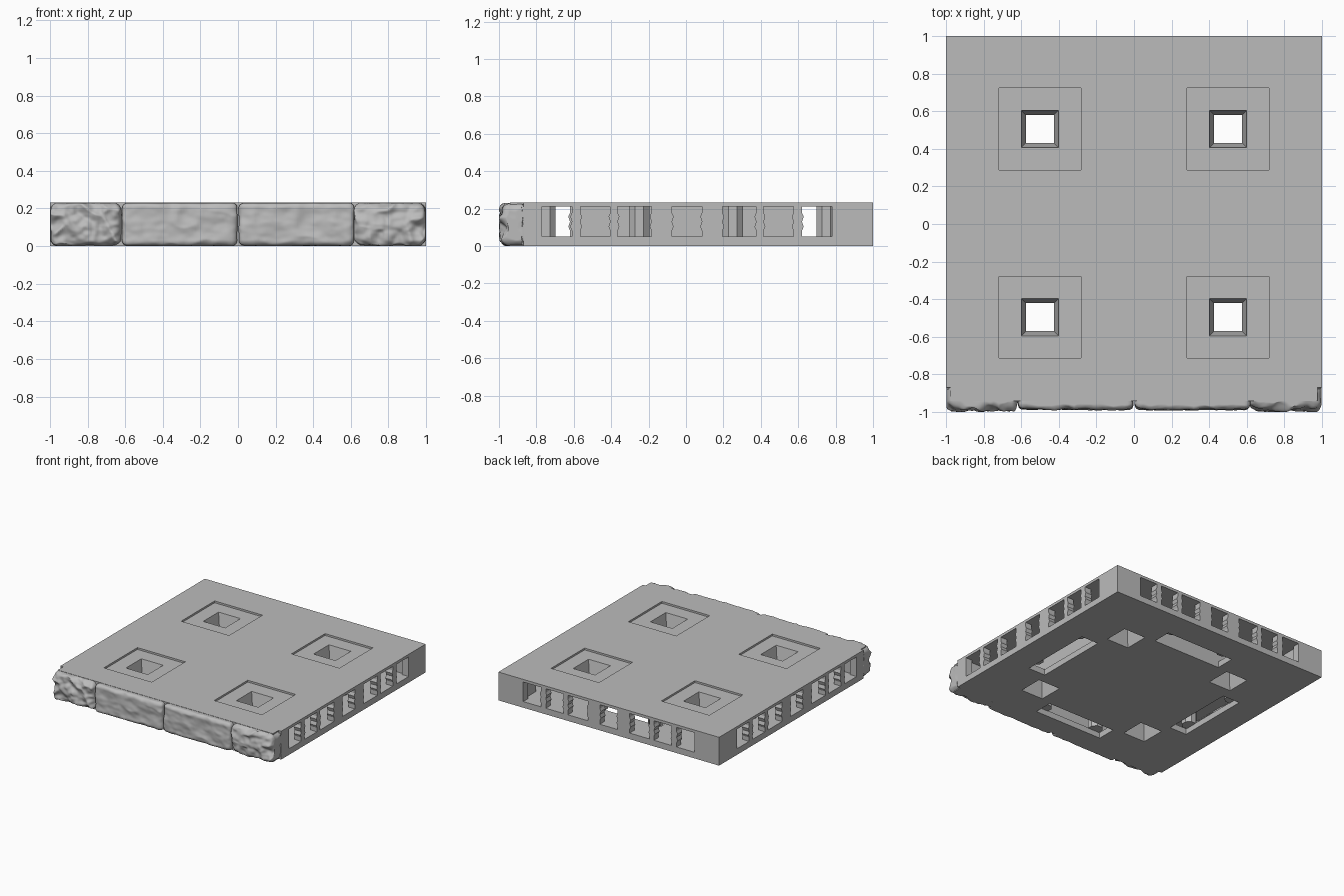
import bpy, bmesh, math
from mathutils import Vector, Matrix, noise

if "Cube" in bpy.data.objects:
    bpy.data.objects.remove(bpy.data.objects["Cube"], do_unlink=True)

stone_grey = bpy.data.materials.new("stone_grey")
stone_grey.use_nodes = True
stone_grey.diffuse_color = (0.5, 0.5, 0.5, 1)
stone_grey.node_tree.nodes["Principled BSDF"].inputs["Base Color"].default_value = (0.5, 0.5, 0.5, 1)

HEIGHT = 0.232
FLOOR, CEILING = 0.05, 0.21
SHIFT = 0.005          # small offset of the socket pattern towards the back


def finish(name, bm):
    bmesh.ops.recalc_face_normals(bm, faces=bm.faces)
    mesh = bpy.data.meshes.new(name)
    bm.to_mesh(mesh)
    bm.free()
    mesh.materials.append(stone_grey)
    obj = bpy.data.objects.new(name, mesh)
    bpy.context.scene.collection.objects.link(obj)
    return obj


def loft(name, loops):
    """Closed solid through matching loops of points."""
    bm = bmesh.new()
    rings = [[bm.verts.new(p) for p in loop] for loop in loops]
    count = len(rings[0])
    bm.faces.new(rings[0])
    bm.faces.new(rings[-1])
    for a, b in zip(rings, rings[1:]):
        for i in range(count):
            j = (i + 1) % count
            bm.faces.new((a[i], a[j], b[j], b[i]))
    return finish(name, bm)


def rect(x0, x1, y0, y1, z):
    return [(x0, y0, z), (x1, y0, z), (x1, y1, z), (x0, y1, z)]


def box(name, x0, x1, y0, y1, z0, z1):
    return loft(name, [rect(x0, x1, y0, y1, z0), rect(x0, x1, y0, y1, z1)])


def cut(target, cutter):
    cutter.hide_render = True
    mod = target.modifiers.new("cut", 'BOOLEAN')
    mod.operation = 'DIFFERENCE'
    mod.solver = 'EXACT'
    mod.object = cutter
    graph = bpy.context.evaluated_depsgraph_get()
    mesh = bpy.data.meshes.new_from_object(target.evaluated_get(graph))
    target.modifiers.clear()
    target.data = mesh
    bpy.data.objects.remove(cutter, do_unlink=True)


# Floor slab
slab = box("floor_slab", -1, 1, -0.87, 1, 0, HEIGHT)

# Hollow channels running along the four sides
lo, hi = FLOOR - 0.001, CEILING + 0.001
for s in (-1, 1):
    xs = sorted((s * 0.605, s * 0.94))
    cut(slab, box("side_channel", *xs, -0.8, 0.8, lo, hi))
cut(slab, box("back_channel", -0.8, 0.8, 0.61, 0.94, lo, hi))
cut(slab, box("front_channel", -0.8, 0.8, -0.82, -0.605, lo, hi))

# Slots in the underside
for s in (-1, 1):
    a, b = sorted((s * 0.615, s * 0.77))
    cut(slab, box("side_slot", a, b, -0.31, 0.31, -0.1, 0.1))
    cut(slab, box("end_slot", -0.31, 0.31, a, b, -0.1, 0.1))

# Square sunk panels with a waisted hole through each
for cx in (-0.5, 0.5):
    for cy in (-0.5 + SHIFT, 0.5 + SHIFT):
        def square(r, z):
            return rect(cx - r, cx + r, cy - r, cy + r, z)
        cut(slab, loft("panel", [square(0.217, 0.217), square(0.217, 0.3)]))
        cut(slab, loft("hole", [square(0.105, -0.02), square(0.074, 0.11), square(0.1, 0.22)]))

# Connector windows on the right, back and left, with scalloped edges
WINDOWS = [(0, 0.08), (0.28, 0.09), (0.49, 0.08), (0.695, 0.08)]
SCALLOP = [(0, 0), (0.2, 0), (0.33, 0.009), (0.5, 0), (0.67, 0.009), (0.8, 0), (1, 0)]
for quarter in range(3):
    turn = Matrix.Rotation(quarter * math.pi / 2, 4, 'Z')
    for centre, half in WINDOWS:
        for side in ((1,) if centre == 0 else (-1, 1)):
            c = centre * side + (SHIFT if quarter != 1 else 0)
            left, right = [], []
            for t, dent in SCALLOP:
                z = FLOOR + t * (CEILING - FLOOR)
                outer = centre > 0.6
                left.append((c - half + (0 if outer and side < 0 else dent), z))
                right.append((c + half - (0 if outer and side > 0 else dent), z))
            outline = left + right[::-1]
            cut(slab, loft("window", [[turn @ Vector((x, y, z)) for y, z in outline]
                                      for x in (0.9, 1.05)]))

# Octagonal posts inside the channels
for sx in (-1, 1):
    for sy in (-1, 1):
        for px, py in ((0.25, 0.75), (0.75, 0.25)):
            ring = []
            for i in range(8):
                a = math.pi / 8 + i * math.pi / 4
                ring.append((sx * px + 0.058 * math.cos(a), sy * py + 0.058 * math.sin(a)))
            loft("channel_post", [[(x, y, z) for x, y in ring] for z in (0.045, 0.213)])

# Mortar behind the stone edging
box("mortar", -0.975, 0.975, -0.94, -0.865, 0, HEIGHT)


def stone(name, x0, x1, front, radius, rough, seed):
    """Rounded, weathered block."""
    bm = bmesh.new()
    bmesh.ops.create_cube(bm, size=2)
    bmesh.ops.subdivide_edges(bm, edges=bm.edges, cuts=40, use_grid_fill=True)
    low, high = Vector((x0, front, 0.002)), Vector((x1, -0.83, 0.231))
    mid, half = (low + high) / 2, (high - low) / 2
    core = half - Vector((radius, radius, radius))
    offset = Vector((seed * 7.3, seed * 3.1, seed))
    for v in bm.verts:
        p = Vector([v.co[i] * half[i] for i in range(3)])
        q = Vector([max(-core[i], min(core[i], p[i])) for i in range(3)])
        d = p - q
        if d.length > 0:
            p = q + d.normalized() * radius
        p += mid
        # broad chipped hollows, then fine grain
        broad = noise.noise(p * 9 + offset)
        fine = noise.noise(p * 30 + offset)
        if p.y < -0.88:
            p.y += rough * (abs(broad) * 1.6 + fine * 0.35)
        p += noise.noise_vector(p * 14 + offset) * rough * 0.25
        p.x = max(-0.997, min(0.997, p.x))
        p.z = max(0, min(HEIGHT - 0.002, p.z))
        p.y = max(-1, p.y)
        v.co = p
    for f in bm.faces:
        f.smooth = True
    return finish(name, bm)


# Stone edging along the front
stone("edge_stone_1", -0.998, -0.617, -0.997, 0.045, 0.028, 1)
stone("edge_stone_2", -0.617, -0.004, -0.99, 0.03, 0.011, 2)
stone("edge_stone_3", 0.004, 0.617, -0.99, 0.03, 0.011, 3)
stone("edge_stone_4", 0.617, 0.998, -0.997, 0.045, 0.028, 4)
